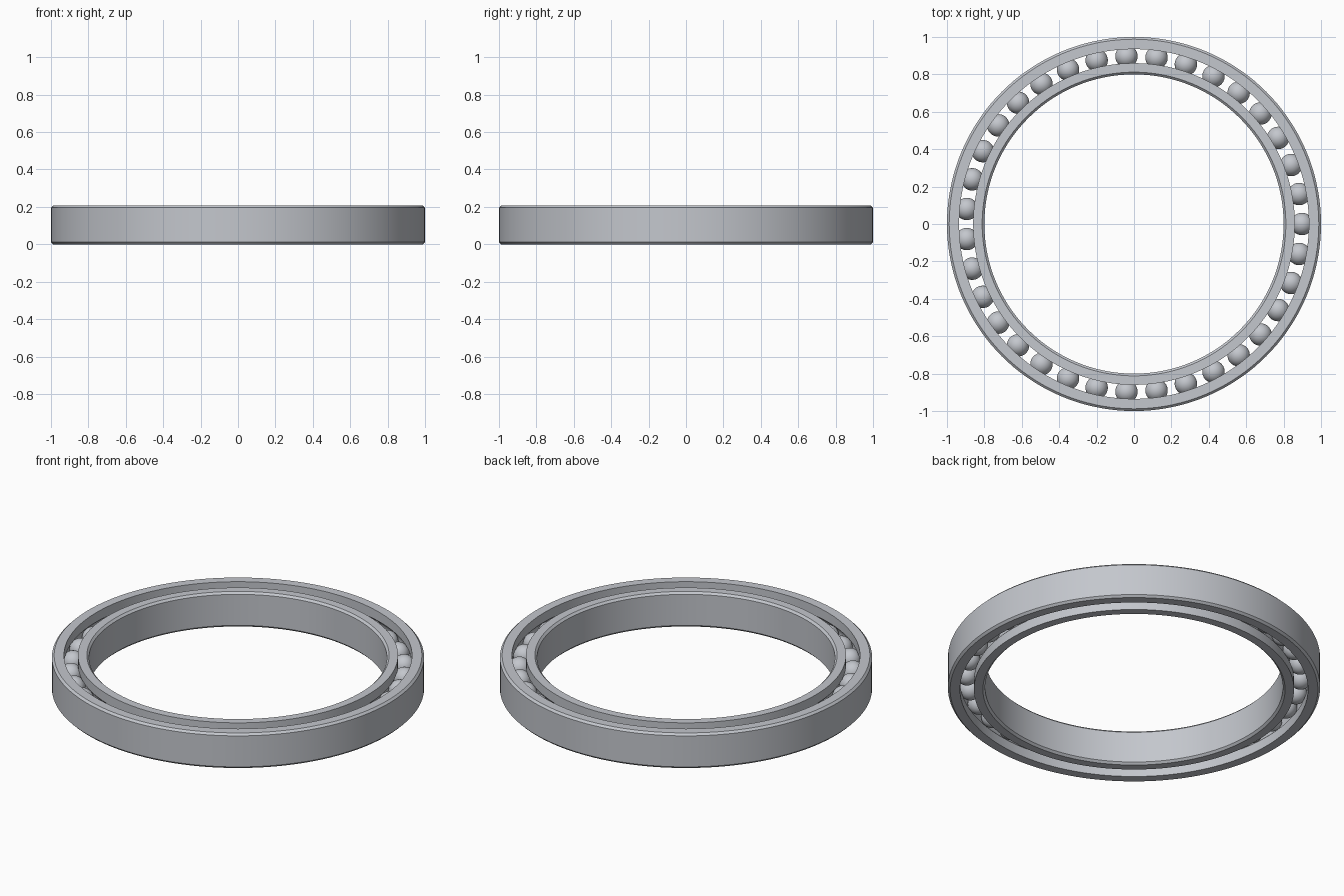
import bpy, bmesh
from math import sin, cos, asin, pi, tau, radians
from mathutils import Matrix, Vector

HEIGHT = 0.208
MID = HEIGHT / 2
PITCH = 0.8975        # radius of the circle through the ball centres
BALL_R = 0.06
BALLS = 35
GAP = 0.0375          # from the pitch circle to each ring shoulder
CHAMFER = 0.012
SEGMENTS = 144

cube = bpy.data.objects.get("Cube")
if cube:
    bpy.data.objects.remove(cube, do_unlink=True)

steel = bpy.data.materials.new("steel grey")
steel.use_nodes = True
colour = (0.55, 0.57, 0.61, 1)
steel.diffuse_color = colour
steel.node_tree.nodes["Principled BSDF"].inputs["Base Color"].default_value = colour


def finish(name, bm, angle):
    bmesh.ops.recalc_face_normals(bm, faces=bm.faces)
    mesh = bpy.data.meshes.new(name)
    bm.to_mesh(mesh)
    bm.free()
    mesh.materials.append(steel)
    obj = bpy.data.objects.new(name, mesh)
    bpy.context.collection.objects.link(obj)
    bpy.ops.object.select_all(action="DESELECT")
    obj.select_set(True)
    bpy.context.view_layer.objects.active = obj
    bpy.ops.object.shade_smooth_by_angle(angle=radians(angle))
    return obj


def race(name, wall, side):
    """Lathed ring: chamfered wall at radius wall, ball groove on the other side."""
    shoulder = PITCH + side * GAP
    profile = [(shoulder, 0), (wall - side * CHAMFER, 0), (wall, CHAMFER),
               (wall, HEIGHT - CHAMFER), (wall - side * CHAMFER, HEIGHT),
               (shoulder, HEIGHT)]
    # Groove arc, from top to bottom
    groove_r = BALL_R + 0.001
    half = pi / 2 - asin(GAP / groove_r)
    steps = 10
    for i in range(steps + 1):
        a = half * (1 - 2 * i / steps)
        profile.append((PITCH + side * groove_r * cos(a), MID + groove_r * sin(a)))
    # Revolve the closed profile
    bm = bmesh.new()
    loops = []
    for s in range(SEGMENTS):
        t = tau * s / SEGMENTS
        loops.append([bm.verts.new((r * cos(t), r * sin(t), z)) for r, z in profile])
    n = len(profile)
    for s in range(SEGMENTS):
        a, b = loops[s], loops[(s + 1) % SEGMENTS]
        for i in range(n):
            j = (i + 1) % n
            bm.faces.new((a[i], b[i], b[j], a[j]))
    return finish(name, bm, 25)


# Rings
race("outer_ring", 1.0, 1)
race("inner_ring", 0.8, -1)

# Balls, sharing one mesh
bm = bmesh.new()
bmesh.ops.create_uvsphere(bm, u_segments=32, v_segments=20, radius=BALL_R)
first = finish("ball_1", bm, 60)
for i in range(BALLS):
    ball = first
    if i:
        ball = bpy.data.objects.new(f"ball_{i + 1}", first.data)
        bpy.context.collection.objects.link(ball)
    turn = Matrix.Rotation(tau * i / BALLS, 4, "Z")
    ball.matrix_world = turn @ Matrix.Translation(Vector((PITCH, 0, MID)))
